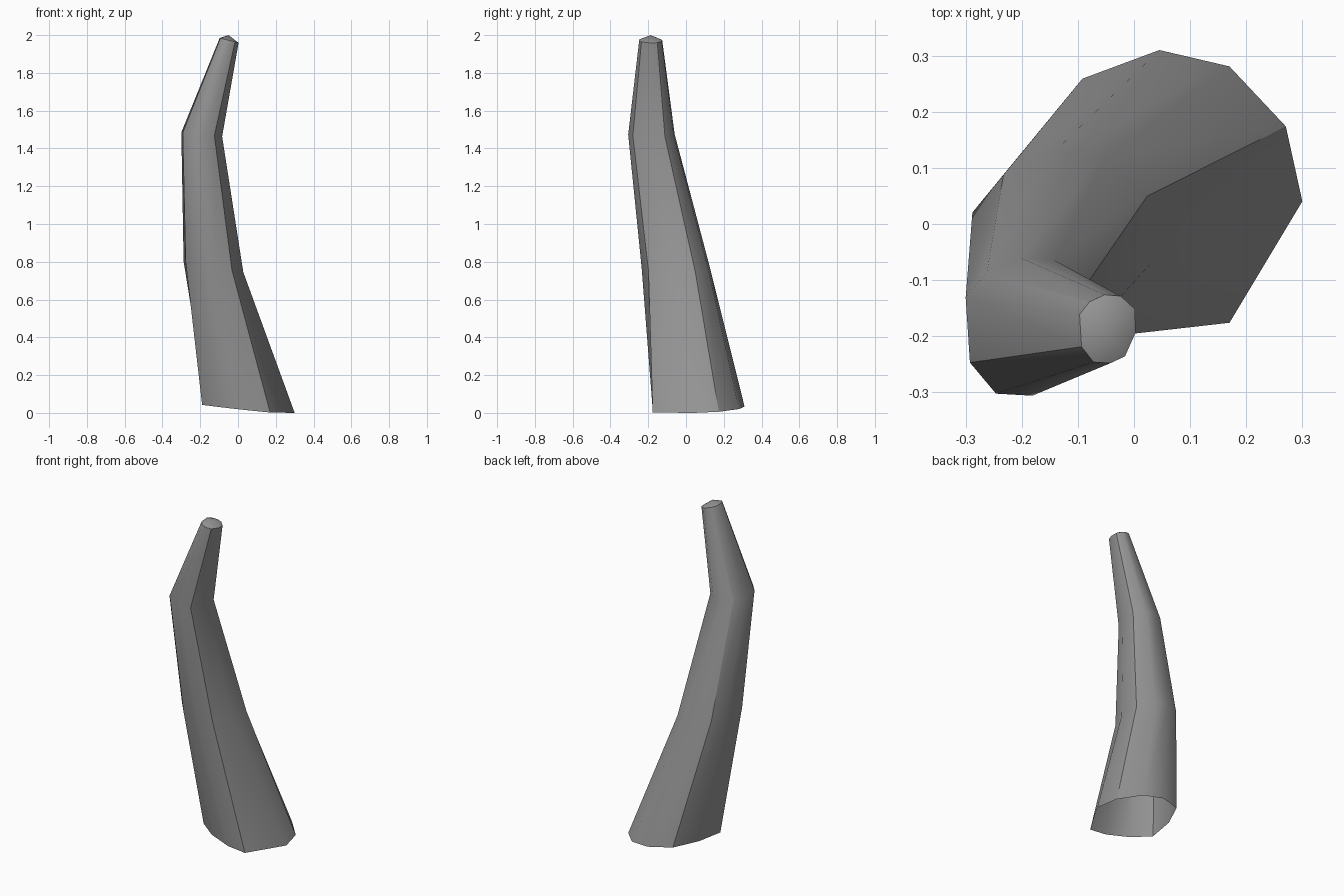
import bpy
import bmesh

cube = bpy.data.objects.get("Cube")
if cube:
    bpy.data.objects.remove(cube, do_unlink=True)


def make_material(name, colour):
    mat = bpy.data.materials.new(name)
    mat.use_nodes = True
    mat.diffuse_color = colour
    mat.node_tree.nodes["Principled BSDF"].inputs["Base Color"].default_value = colour
    return mat


# Cross-sections within a unit box: the flared root and the slimmer shaft
root_section = [(-.6, .79), (-.04, 1), (.47, .88), (.88, .44), (1, -.11),
                (.47, -1), (0, -1), (-.58, -.82), (-1, -.53), (-.9, .15)]
shaft_section = [(-.65, .79), (-.1, 1), (.47, .96), (.97, .58), (1, -.1),
                 (.62, -.8), (.1, -1), (-.5, -.97), (-.93, -.52), (-1, .42)]
creased_corners = {0, 3, 5, 8}

# Each ring: section, centre x and y, half width and depth, height, slope in x and y
rings = [
    (root_section, (.055, .067), (.245, .243), .026, (-.1, .04)),
    (shaft_section, (-.13, -.055), (.158, .18), .75, (-.18, 0)),
    (shaft_section, (-.192, -.183), (.108, .123), 1.455, (-.1, 0)),
    (shaft_section, (-.047, -.187), (.05, .061), 1.96, (-.25, 0)),
]


def add_ring(bm, section, centre, half, height, slope):
    """Place one tilted ring of vertices."""
    ring = []
    for u, v in section:
        x = centre[0] + u * half[0]
        y = centre[1] + v * half[1]
        z = height + slope[0] * x + slope[1] * y
        ring.append(bm.verts.new((x, y, max(z, 0))))
    return ring


bm = bmesh.new()
loops = [add_ring(bm, *ring) for ring in rings]
count = len(root_section)

# Skin between the rings, leaving the root open
for lower, upper in zip(loops, loops[1:]):
    for i in range(count):
        j = (i + 1) % count
        bm.faces.new((lower[j], lower[i], upper[i], upper[j]))

# Blunt tip as a low fan
tip = bm.verts.new((-.05, -.187, 2))
for i in range(count):
    bm.faces.new((loops[-1][(i + 1) % count], loops[-1][i], tip))

for face in bm.faces:
    face.smooth = True

# Keep the long ridges and the tip rim crisp
for lower, upper in zip(loops, loops[1:]):
    for i in creased_corners:
        bm.edges.get((lower[i], upper[i])).smooth = False
for i in range(count):
    bm.edges.get((loops[-1][i], loops[-1][(i + 1) % count])).smooth = False

mesh = bpy.data.meshes.new("horn")
bm.to_mesh(mesh)
bm.free()
horn = bpy.data.objects.new("horn", mesh)
bpy.context.collection.objects.link(horn)
mesh.materials.append(make_material("horn grey", (.3, .3, .3, 1)))
